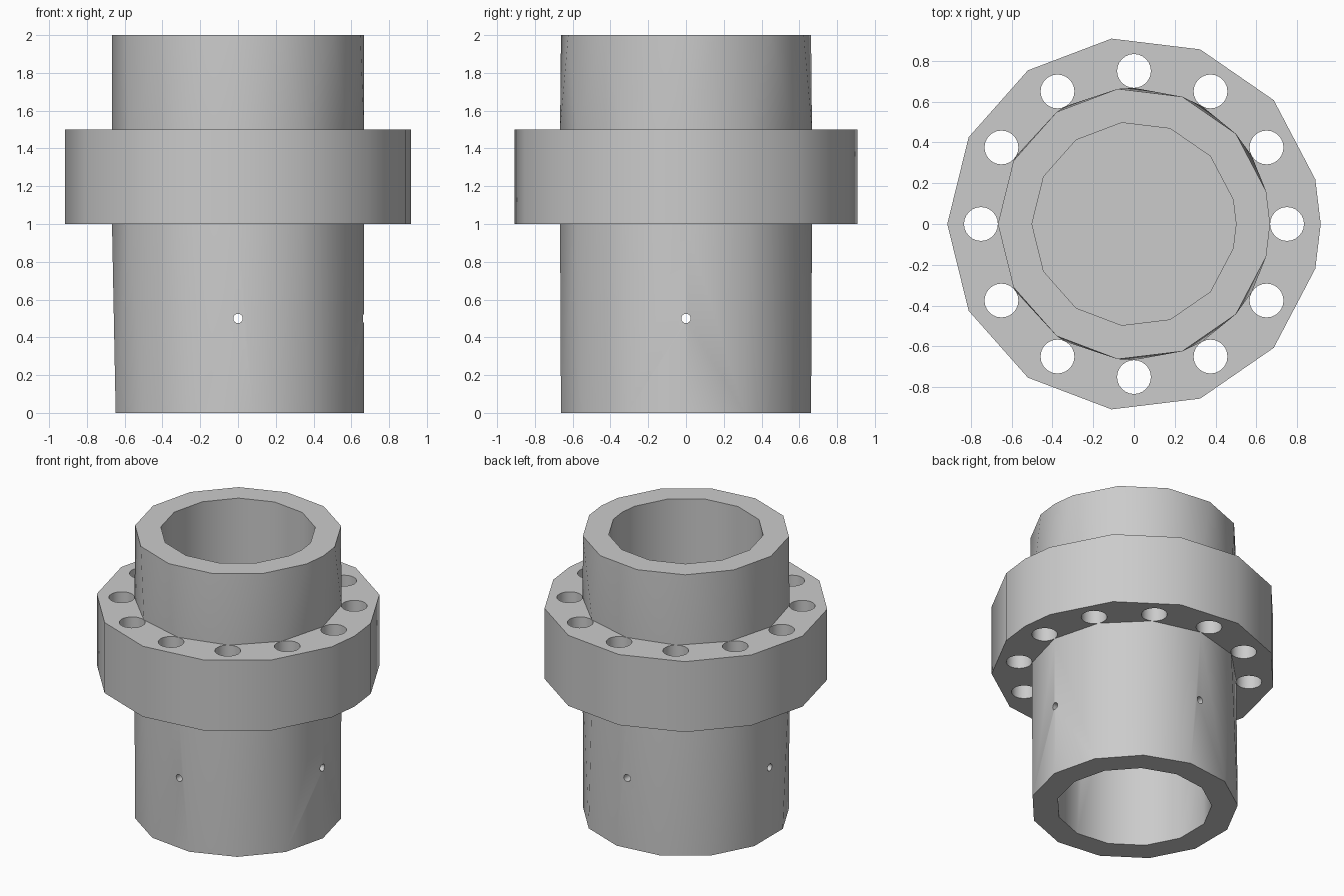
import bpy
import bmesh
from math import cos, sin, pi, radians
from mathutils import Matrix

if "Cube" in bpy.data.objects:
    bpy.data.objects.remove(bpy.data.objects["Cube"], do_unlink=True)

# One plain grey for the whole fitting
grey = bpy.data.materials.new("plain grey")
grey.use_nodes = True
color = (0.6, 0.6, 0.6, 1)
grey.diffuse_color = color
grey.node_tree.nodes["Principled BSDF"].inputs["Base Color"].default_value = color

# Corner angles of the coarse rings, all starting at +x
SIDES = 13
STEP = 2 * pi / SIDES
SEAMED = [0] + [(k + 0.5) * STEP for k in range(SIDES)]
PLAIN = [k * STEP for k in range(SIDES)]
JOINT = [k * pi / 6 for k in range(12)]

PIPE_R, BORE_R, FLANGE_R = 0.667, 0.5, 0.915
BOLT_R, BOLT_CIRCLE, PIN_R = 0.083, 0.75, 0.025
FLANGE_LOW, FLANGE_HIGH, TOP = 1.0, 1.5, 2.0


def ring(bm, radius, z, angles):
    return [(a, bm.verts.new((radius * cos(a), radius * sin(a), z))) for a in angles]


def skin(bm, low, high):
    """Join two rings that may have different corner counts."""
    a = low + [(2 * pi, low[0][1])]
    b = high + [(2 * pi, high[0][1])]
    i = j = 0
    while i < len(low) or j < len(high):
        next_a = a[i + 1][0] if i < len(low) else 9
        next_b = b[j + 1][0] if j < len(high) else 9
        step_a, step_b = next_a <= next_b + 1e-5, next_b <= next_a + 1e-5
        corners = [a[i][1]]
        if step_a:
            corners.append(a[i + 1][1])
        if step_b:
            corners.append(b[j + 1][1])
        corners.append(b[j][1])
        bm.faces.new(corners)
        i, j = i + step_a, j + step_b


def make_object(name, bm):
    bmesh.ops.recalc_face_normals(bm, faces=bm.faces)
    mesh = bpy.data.meshes.new(name)
    bm.to_mesh(mesh)
    bm.free()
    mesh.materials.append(grey)
    obj = bpy.data.objects.new(name, mesh)
    bpy.context.collection.objects.link(obj)
    return obj


def pipe(name, end_z, joint_z, angles):
    bm = bmesh.new()
    rings = [ring(bm, PIPE_R, end_z, angles), ring(bm, PIPE_R, joint_z, JOINT),
             ring(bm, BORE_R, joint_z, angles), ring(bm, BORE_R, end_z, angles)]
    for k in range(4):
        skin(bm, rings[k], rings[(k + 1) % 4])
    return make_object(name, bm)


def drill(obj, radius, depth, segments, matrices):
    """Cut round holes along the given axes."""
    bm = bmesh.new()
    for m in matrices:
        bmesh.ops.create_cone(bm, cap_ends=True, segments=segments, radius1=radius,
                              radius2=radius, depth=depth, matrix=m)
    cutter = make_object("hole_cutter", bm)
    cutter.hide_render = True
    mod = obj.modifiers.new("holes", "BOOLEAN")
    mod.operation, mod.solver, mod.object = "DIFFERENCE", "EXACT", cutter
    graph = bpy.context.evaluated_depsgraph_get()
    obj.data = bpy.data.meshes.new_from_object(obj.evaluated_get(graph))
    obj.modifiers.clear()
    bpy.data.objects.remove(cutter, do_unlink=True)


def open_joint(obj, z):
    """Remove the hidden pipe end that rests on the flange."""
    bm = bmesh.new()
    bm.from_mesh(obj.data)
    hidden = [f for f in bm.faces if all(abs(v.co.z - z) < 1e-4 for v in f.verts)]
    bmesh.ops.delete(bm, geom=hidden, context="FACES")
    bm.to_mesh(obj.data)
    bm.free()


# Solid flange with a circle of bolt holes
bm = bmesh.new()
bottom = ring(bm, FLANGE_R, FLANGE_LOW, SEAMED)
top = ring(bm, FLANGE_R, FLANGE_HIGH, SEAMED)
skin(bm, bottom, top)
for loop in (bottom, top):
    bm.faces.new([v for _, v in loop])
flange = make_object("bolt_flange", bm)
middle = (FLANGE_LOW + FLANGE_HIGH) / 2
drill(flange, BOLT_R, 1, 24, [
    Matrix.Rotation(a, 4, "Z") @ Matrix.Translation((BOLT_CIRCLE, 0, middle)) for a in JOINT])

# Pipes above and below, the lower one pierced by four pin holes
upper = pipe("upper_pipe", TOP, FLANGE_HIGH, SEAMED)
lower = pipe("lower_pipe", 0, FLANGE_LOW, PLAIN)
drill(lower, PIN_R, 0.4, 16, [
    Matrix.Rotation(k * pi / 2, 4, "Z") @ Matrix.Translation((0.58, 0, 0.5))
    @ Matrix.Rotation(pi / 2, 4, "Y") for k in range(4)])
open_joint(upper, FLANGE_HIGH)
open_joint(lower, FLANGE_LOW)

# Smooth walls, crisp rims
bpy.ops.object.select_all(action="DESELECT")
for obj in (flange, upper, lower):
    obj.select_set(True)
bpy.context.view_layer.objects.active = flange
bpy.ops.object.shade_smooth_by_angle(angle=radians(35))
